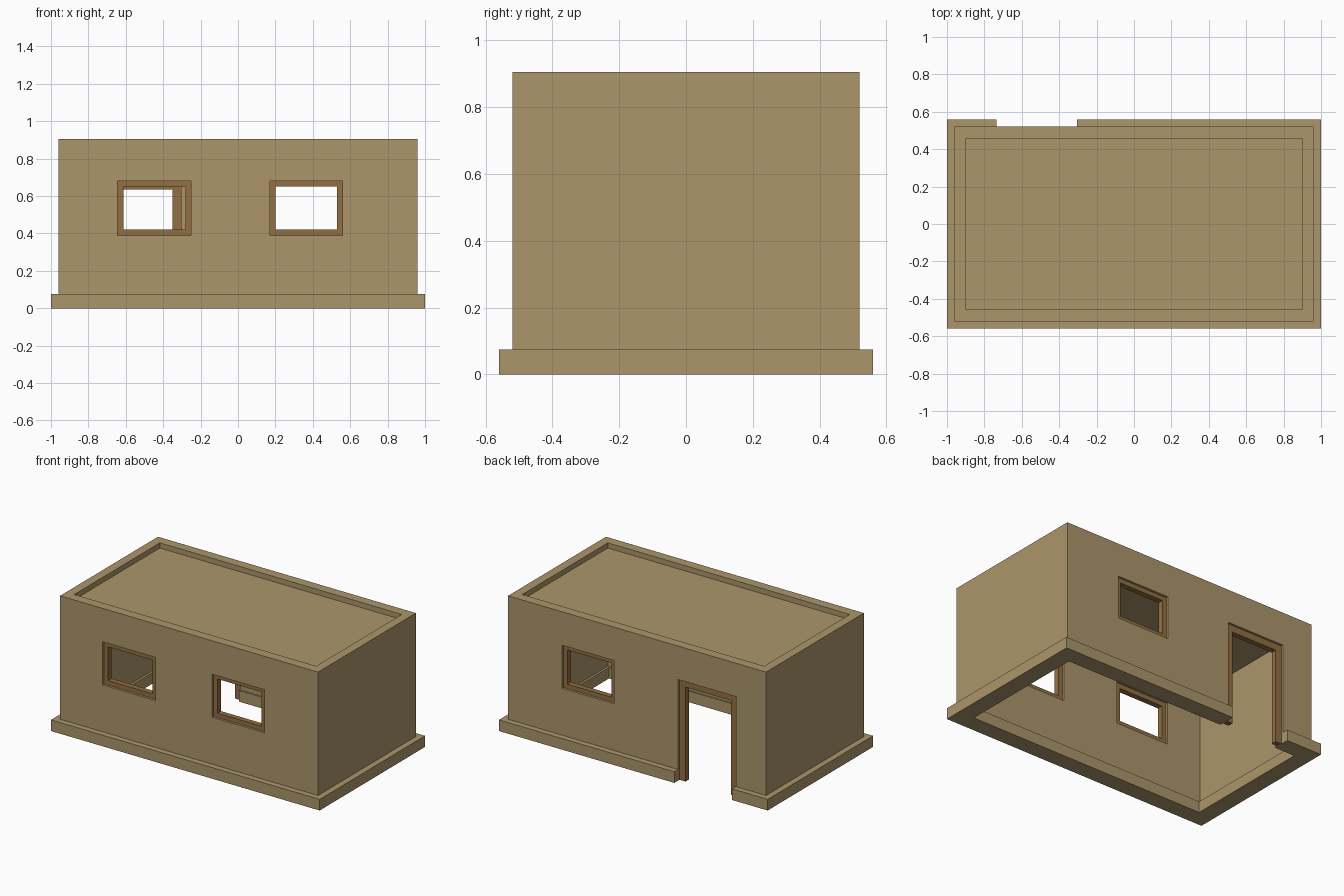
import bpy, bmesh
from mathutils import Vector

if "Cube" in bpy.data.objects:
    bpy.data.objects.remove(bpy.data.objects["Cube"])


def material(name, rgb):
    m = bpy.data.materials.new(name)
    m.diffuse_color = (*rgb, 1)
    m.use_nodes = True
    m.node_tree.nodes["Principled BSDF"].inputs["Base Color"].default_value = m.diffuse_color
    return m


TAN = material("tan plaster", (0.413, 0.305, 0.147))
BROWN = material("brown wood", (0.287, 0.156, 0.054))


def box(name, lo, hi, mat=None):
    bm = bmesh.new()
    bmesh.ops.create_cube(bm, size=1)
    lo, hi = Vector(lo), Vector(hi)
    for v in bm.verts:
        v.co = Vector(((lo[i] + hi[i]) / 2 + v.co[i] * (hi[i] - lo[i]) for i in range(3)))
    me = bpy.data.meshes.new(name)
    bm.to_mesh(me)
    bm.free()
    ob = bpy.data.objects.new(name, me)
    bpy.context.collection.objects.link(ob)
    if mat:
        me.materials.append(mat)
    return ob


def cut(target, lo, hi):
    """Subtract a box from the target and remove the cutter."""
    c = box("cutter", lo, hi)
    c.hide_render = True
    mod = target.modifiers.new("cut", 'BOOLEAN')
    mod.operation, mod.solver, mod.object = 'DIFFERENCE', 'EXACT', c
    bpy.context.view_layer.objects.active = target
    bpy.ops.object.modifier_apply(modifier=mod.name)
    bpy.data.objects.remove(c)


# Walls: hollow shell, flat roof set below a low parapet
walls = box("walls_and_roof", (-0.96, -0.52, 0.075), (0.96, 0.52, 0.905), TAN)
cut(walls, (-0.90, -0.455, -0.1), (0.90, 0.455, 0.84))
cut(walls, (-0.90, -0.455, 0.87), (0.90, 0.455, 1.1))

# Plinth: wider ring under the walls, open floor
plinth = box("plinth", (-1, -0.56, 0), (1, 0.56, 0.075), TAN)
cut(plinth, (-0.885, -0.445, -0.1), (0.885, 0.445, 0.2))

# Openings: name, side, x range, z range, border width, is_door
OPENINGS = [
    ("front_left_window", -1, (-0.645, -0.25), (0.39, 0.68), 0.032, False),
    ("front_right_window", -1, (0.17, 0.56), (0.39, 0.68), 0.030, False),
    ("back_window", 1, (0.17, 0.56), (0.39, 0.68), 0.030, False),
    ("doorway", 1, (-0.735, -0.305), (0.0, 0.68), 0.045, True),
]
for name, side, (x0, x1), (z0, z1), w, door in OPENINGS:
    ya, yb = sorted((side * 0.40, side * 0.70))
    cut(walls, (x0, ya, z0 - 0.1 * door), (x1, yb, z1))
    if door:
        cut(plinth, (x0, ya, -0.1), (x1, yb, 0.2))
    # Wooden frame, slightly recessed; the door frame has no sill
    fa, fb = sorted((side * 0.468, side * 0.505))
    frame = box(name + "_frame", (x0, fa, z0), (x1, fb, z1), BROWN)
    cut(frame, (x0 + w, ya, -0.1 if door else z0 + w), (x1 - w, yb, z1 - w))
